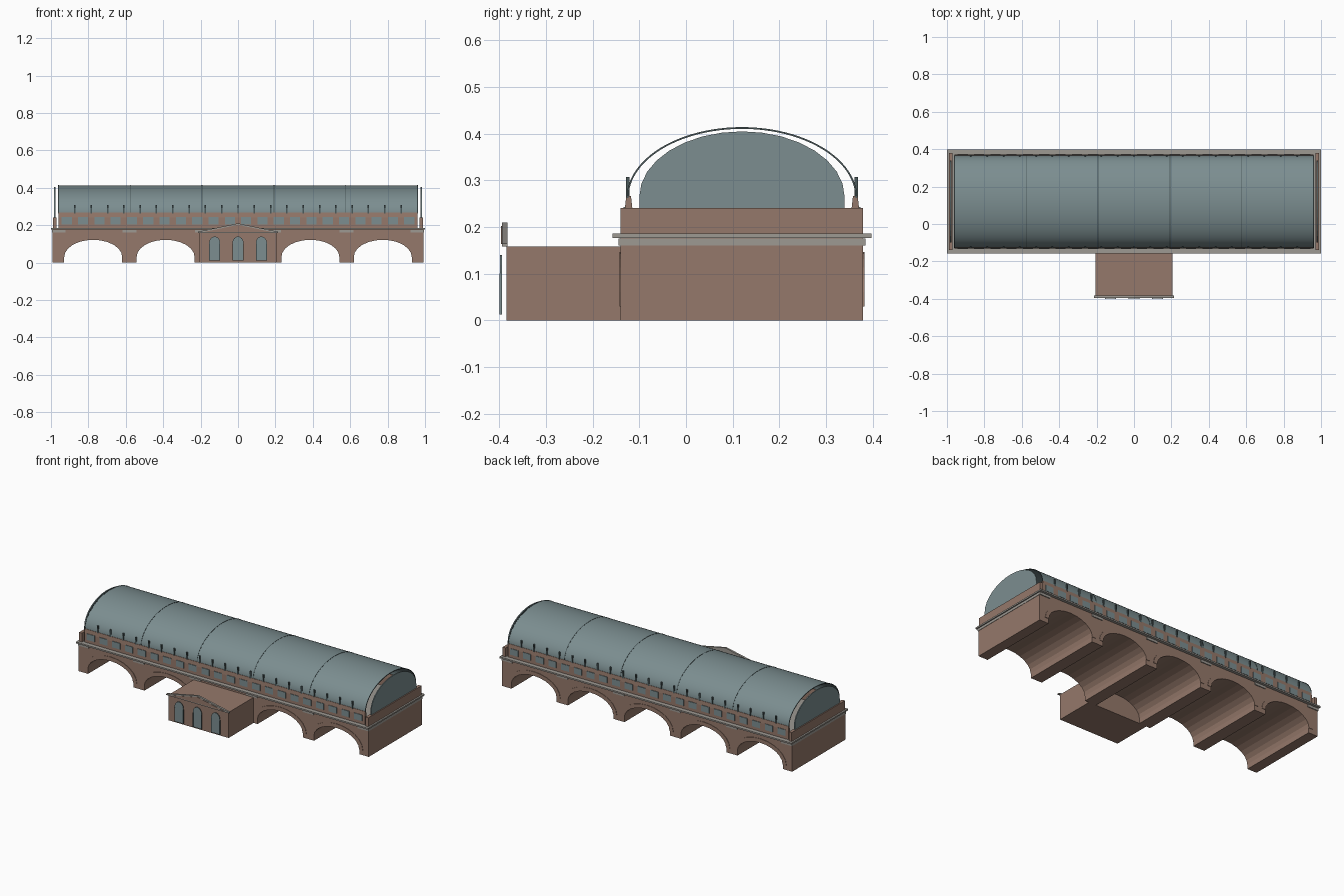
import bpy, bmesh
from math import sin, cos, pi

cube = bpy.data.objects.get("Cube")
if cube:
    bpy.data.objects.remove(cube, do_unlink=True)


def material(name, rgb):
    m = bpy.data.materials.new(name)
    m.use_nodes = True
    m.diffuse_color = (*rgb, 1)
    bsdf = next(n for n in m.node_tree.nodes if n.type == 'BSDF_PRINCIPLED')
    bsdf.inputs["Base Color"].default_value = (*rgb, 1)
    bsdf.inputs["Roughness"].default_value = 0.8
    return m


BRICK = material("brick", (0.30, 0.19, 0.145))
STONE = material("pale stone", (0.34, 0.32, 0.29))
GLASS = material("grey green glazing", (0.20, 0.27, 0.28))
IRON = material("dark iron", (0.07, 0.10, 0.105))
CY = 0.12  # centre line of the hall


def prism(name, pts, axis, lo, hi, mat):
    """Extrude a profile along y (points are x, z) or along x (points are y, z)."""
    def place(p, d):
        return (p[0], d, p[1]) if axis == 'y' else (d, p[0], p[1])
    bm = bmesh.new()
    near = [bm.verts.new(place(p, lo)) for p in pts]
    far = [bm.verts.new(place(p, hi)) for p in pts]
    n = len(pts)
    bm.faces.new(near)
    bm.faces.new(far[::-1])
    for i in range(n):
        j = (i + 1) % n
        bm.faces.new((near[j], near[i], far[i], far[j]))
    bmesh.ops.recalc_face_normals(bm, faces=bm.faces)
    me = bpy.data.meshes.new(name)
    bm.to_mesh(me)
    bm.free()
    me.materials.append(mat)
    ob = bpy.data.objects.new(name, me)
    bpy.context.collection.objects.link(ob)
    return ob


def box(name, x0, x1, y0, y1, z0, z1, mat):
    return prism(name, [(x0, z0), (x1, z0), (x1, z1), (x0, z1)], 'y', y0, y1, mat)


def arc(c, z, a, b, n):
    """Half ellipse from the low side to the high side."""
    return [(c - a * cos(pi * i / n), z + b * sin(pi * i / n)) for i in range(n + 1)]


# Arcaded base: one profile with five arched openings
SPACING, HALF, SPRING, RISE = 0.387, 0.155, 0.03, 0.092
centres = [SPACING * k for k in range(-2, 3)]
profile = [(-0.993, 0.178), (-0.993, 0)]
for c in centres:
    profile += [(c - HALF, 0)] + arc(c, SPRING, HALF, RISE, 12) + [(c + HALF, 0)]
profile += [(0.993, 0), (0.993, 0.178)]
prism("arcade_base", profile, 'y', -0.14, 0.38, BRICK)

# Arch rings on both long faces
for c in centres:
    ring = arc(c, SPRING, HALF + 0.025, RISE + 0.025, 12) + arc(c, SPRING, HALF, RISE, 12)[::-1]
    prism("front_arch_ring", ring, 'y', -0.1425, -0.139, BRICK)
    prism("back_arch_ring", ring, 'y', 0.379, 0.3825, BRICK)

# Stone pier caps running through the depth, and the cornice
for k in range(6):
    x = SPACING * (k - 2.5)
    w = 0.037
    if k in (0, 5):
        x = -0.958 if k == 0 else 0.958
    box("pier_cap", x - w, x + w, -0.145, 0.385, 0.16, 0.175, STONE)
box("cornice", -1, 1, -0.158, 0.398, 0.177, 0.186, STONE)

# Long walls with windows and posts, mirrored about the centre line
PITCH = 0.0872
for side, s in (("front", -1), ("back", 1)):
    wall = [(CY + s * 0.251, 0.185), (CY + s * 0.251, 0.24), (CY + s * 0.248, 0.267),
            (CY + s * 0.238, 0.267), (CY + s * 0.235, 0.24), (CY + s * 0.235, 0.185)]
    prism(side + "_long_wall", wall, 'x', -0.96, 0.96, BRICK)
    ys = sorted((CY + s * 0.250, CY + s * 0.254))
    yp = sorted((CY + s * 0.241, CY + s * 0.249))
    for k in range(22):
        x = PITCH * (k - 10.5)
        box(side + "_window", x - 0.027, x + 0.027, *ys, 0.205, 0.243, GLASS)
    for k in range(21):
        x = PITCH * (k - 10)
        box(side + "_post", x - 0.004, x + 0.004, *yp, 0.262, 0.307, IRON)

# Vaulted roof: a thin open shell with slim seams
Z0 = 0.262
outer = arc(CY, Z0, 0.246, 0.151, 48)
inner = arc(CY, Z0, 0.2435, 0.1485, 48)
roof = prism("vault_roof", outer + inner[::-1], 'x', -0.96, 0.96, GLASS)
bpy.context.view_layer.objects.active = roof
roof.select_set(True)
bpy.ops.object.shade_smooth_by_angle(angle=pi / 6)
roof.select_set(False)
seam = arc(CY, Z0, 0.2472, 0.1522, 48) + inner[::-1]
for k in range(6):
    x = -0.96 + 0.384 * k
    prism("roof_seam", seam, 'x', x - 0.002, x + 0.002, IRON)

# End walls carrying the glazed lunettes
lunette = [(CY - 0.22, 0.238)] + arc(CY, 0.265, 0.22, 0.14, 16) + [(CY + 0.22, 0.238)]
for side, s in (("left", 1), ("right", -1)):
    x0, x1 = sorted((s * 0.97, s * 0.99))
    box(side + "_end_wall", x0, x1, -0.14, 0.38, 0.185, 0.241, BRICK)
    x0, x1 = sorted((s * 0.977, s * 0.983))
    prism(side + "_lunette", lunette, 'x', x0, x1, GLASS)

# Entrance block with gable
box("entrance_block", -0.205, 0.205, -0.385, -0.138, 0, 0.158, BRICK)
prism("gable", [(-0.215, 0.158), (0.215, 0.158), (0.215, 0.165), (0, 0.21), (-0.215, 0.165)],
      'y', -0.395, -0.383, STONE)
prism("gable_panel", [(-0.18, 0.164), (0.18, 0.164), (0, 0.202)], 'y', -0.3965, -0.394, BRICK)

# Arched entrance windows standing just off the wall
for x in (-0.125, 0, 0.125):
    pane = [(x - 0.03, 0.012)] + arc(x, 0.105, 0.03, 0.035, 8) + [(x + 0.03, 0.012)]
    prism("entrance_window", pane, 'y', -0.399, -0.395, GLASS)
    for dx in (-0.0285, 0.0285):
        box("window_jamb", x + dx - 0.0015, x + dx + 0.0015, -0.4, -0.3945, 0.012, 0.1, IRON)
